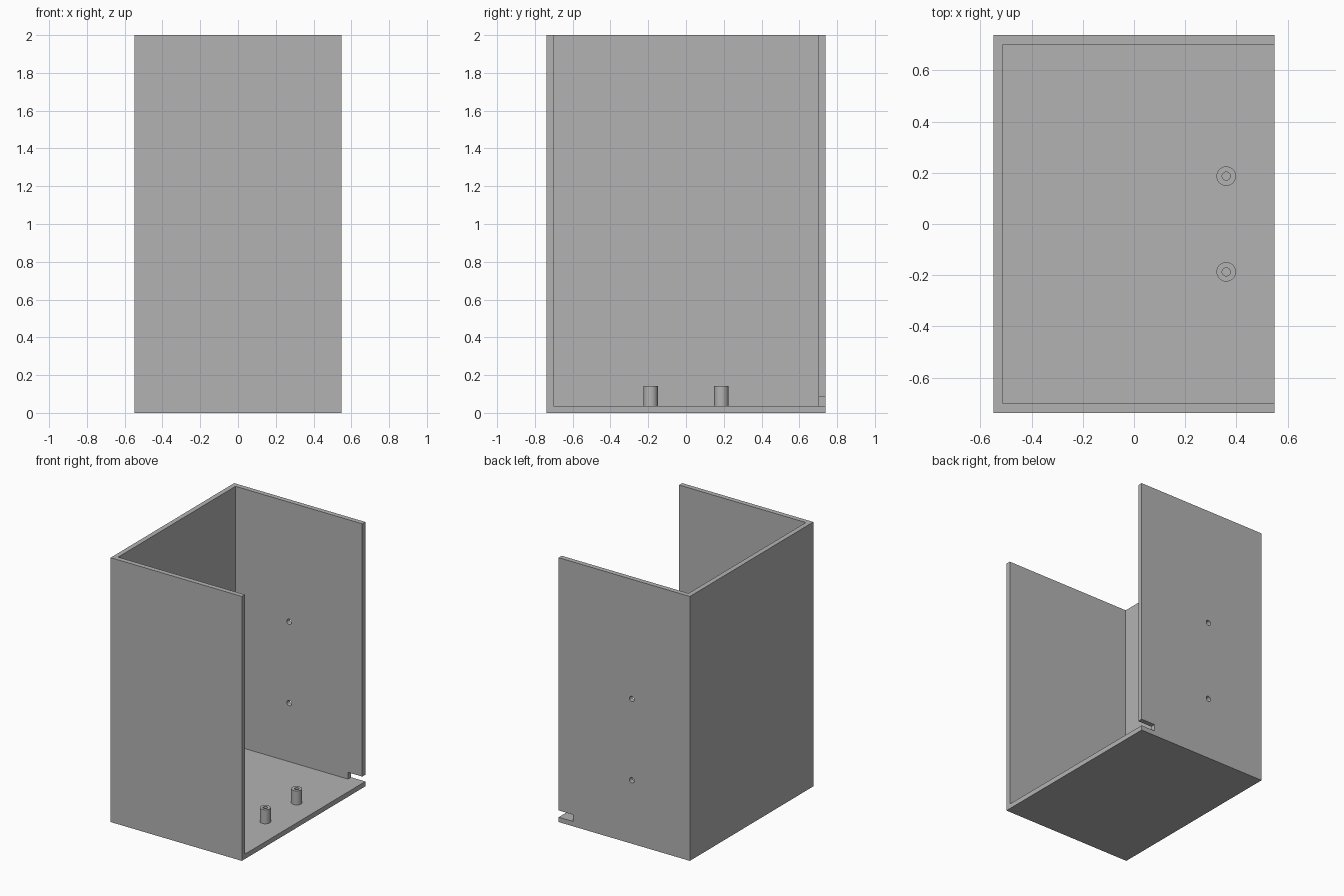
import bpy
import math
from mathutils import Vector

if "Cube" in bpy.data.objects:
    bpy.data.objects.remove(bpy.data.objects["Cube"], do_unlink=True)

HX, HY, H, T = 0.549, 0.738, 2.0, 0.037   # half sizes, height, wall thickness
OVER = 0.1                                # cutter overshoot

grey = bpy.data.materials.new("plain grey")
grey.use_nodes = True
grey.diffuse_color = (0.45, 0.45, 0.45, 1)
grey.node_tree.nodes["Principled BSDF"].inputs["Base Color"].default_value = grey.diffuse_color


def box(name, low, high):
    low, high = Vector(low), Vector(high)
    bpy.ops.mesh.primitive_cube_add(size=1, location=(low + high) / 2)
    ob = bpy.context.object
    ob.name = name
    ob.scale = high - low
    bpy.ops.object.transform_apply(location=True, rotation=False, scale=True)
    ob.data.materials.append(grey)
    return ob


def cylinder(name, radius, depth, centre, tilt=0):
    bpy.ops.mesh.primitive_cylinder_add(vertices=32, radius=radius, depth=depth,
                                        location=centre, rotation=(tilt, 0, 0))
    ob = bpy.context.object
    ob.name = name
    ob.data.materials.append(grey)
    return ob


def cut(target, cutter):
    mod = target.modifiers.new("cut", "BOOLEAN")
    mod.operation = "DIFFERENCE"
    mod.solver = "EXACT"
    mod.object = cutter
    bpy.context.view_layer.objects.active = target
    bpy.ops.object.modifier_apply(modifier=mod.name)
    bpy.data.objects.remove(cutter, do_unlink=True)


def smooth(ob):
    bpy.ops.object.select_all(action="DESELECT")
    ob.select_set(True)
    bpy.context.view_layer.objects.active = ob
    bpy.ops.object.shade_smooth_by_angle(angle=math.radians(30))


# Housing: floor and three walls, open at the top and on one side
housing = box("housing", (-HX, -HY, 0), (HX, HY, H))
cut(housing, box("cavity_cutter", (-HX + T, -HY + T, T), (HX + OVER, HY - T, H + OVER)))

# Cable notch at the bottom corner of the back wall
cut(housing, box("notch_cutter", (0.43, HY - T - 0.02, T), (HX + OVER, HY + OVER, 0.088)))

# Two screw holes through the back wall
for z in (0.48, 1.095):
    cut(housing, cylinder("hole_cutter", 0.02, 0.2, (-0.063, HY, z), math.pi / 2))
smooth(housing)

# Hollow mounting posts on the floor
for name, y in (("front_post", -0.187), ("back_post", 0.187)):
    post = cylinder(name, 0.038, 0.143 - T, (0.36, y, (0.143 + T) / 2))
    cut(post, cylinder("bore_cutter", 0.016, 0.3, (0.36, y, 0.1)))
    smooth(post)
